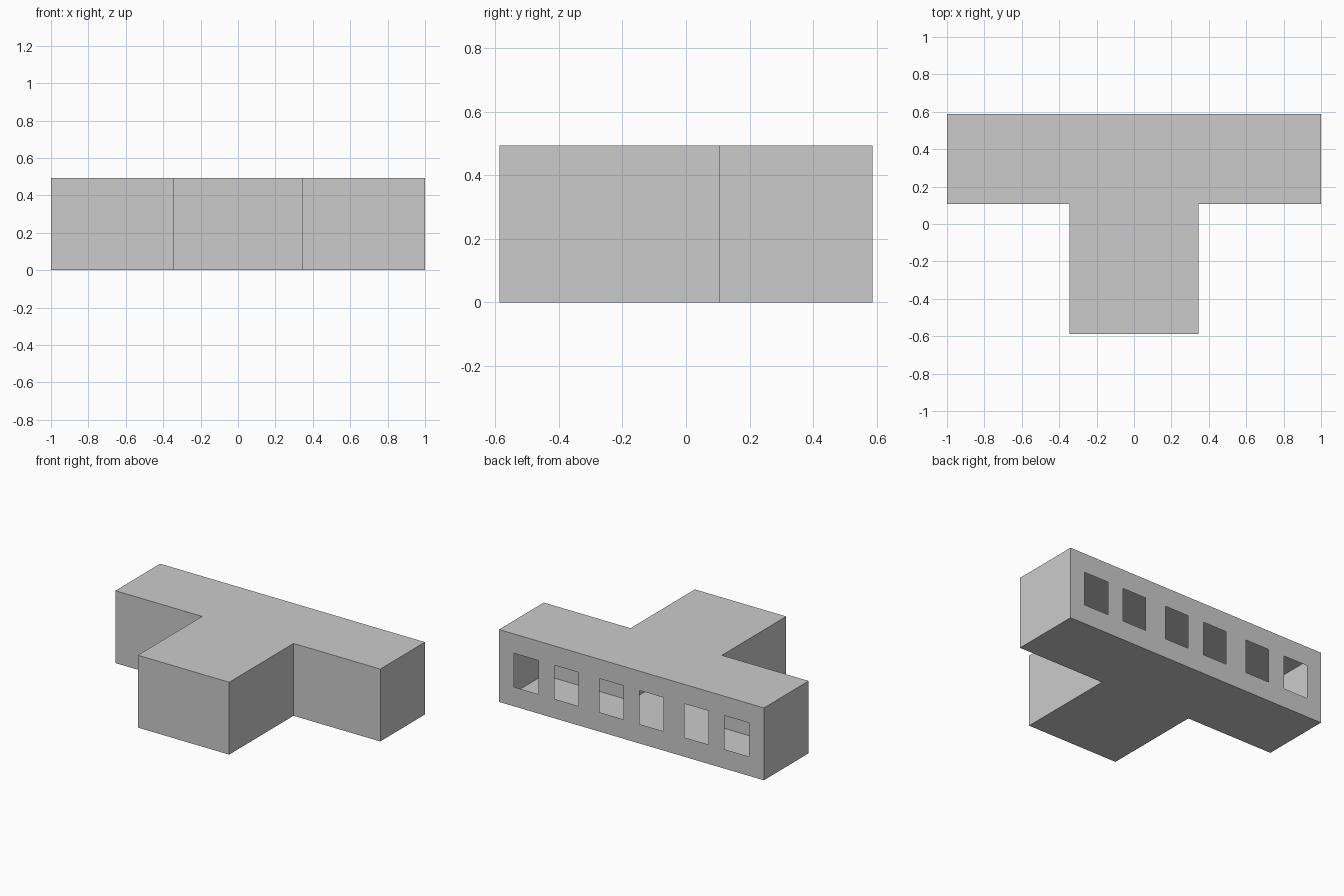
import bpy, bmesh

if "Cube" in bpy.data.objects:
    bpy.data.objects.remove(bpy.data.objects["Cube"])

H = 0.494                      # wall height
BACK, STEP, FRONT = 0.588, 0.106, -0.588
STEM = 0.345                   # half width of the front wing
WIN_Z = (0.132, 0.362)         # window sill and head
WIN_X = [(0.06, 0.243), (0.40, 0.583), (0.703, 0.887)]   # mirrored across x = 0
windows = WIN_X + [(-b, -a) for a, b in WIN_X]

bm = bmesh.new()

# T-shaped floor plan raised into a closed shell
half = [(STEM, FRONT), (STEM, STEP), (1, STEP), (1, BACK)]
plan = half + [(-x, y) for x, y in reversed(half)]
floor = bm.faces.new([bm.verts.new((x, y, 0)) for x, y in plan])
top = bmesh.ops.extrude_face_region(bm, geom=[floor], use_keep_orig=True)
bmesh.ops.translate(bm, vec=(0, 0, H),
                    verts=[g for g in top["geom"] if isinstance(g, bmesh.types.BMVert)])
bmesh.ops.recalc_face_normals(bm, faces=bm.faces)


def back_faces():
    return [f for f in bm.faces if all(abs(v.co.y - BACK) < 1e-4 for v in f.verts)]


def cut_back(co, no):
    faces = back_faces()
    edges = {e for f in faces for e in f.edges}
    verts = {v for f in faces for v in f.verts}
    bmesh.ops.bisect_plane(bm, geom=faces + list(edges) + list(verts),
                           plane_co=co, plane_no=no)


# Cut the back wall along the window lines, then remove the openings
for x in sorted(x for pair in windows for x in pair):
    cut_back((x, 0, 0), (1, 0, 0))
for z in WIN_Z:
    cut_back((0, 0, z), (0, 0, 1))


def is_opening(f):
    c = f.calc_center_median()
    return WIN_Z[0] < c.z < WIN_Z[1] and any(a < c.x < b for a, b in windows)


bmesh.ops.delete(bm, geom=[f for f in back_faces() if is_opening(f)], context='FACES')

mesh = bpy.data.meshes.new("building_shell")
bm.to_mesh(mesh)
bm.free()
shell = bpy.data.objects.new("building_shell", mesh)
bpy.context.collection.objects.link(shell)
